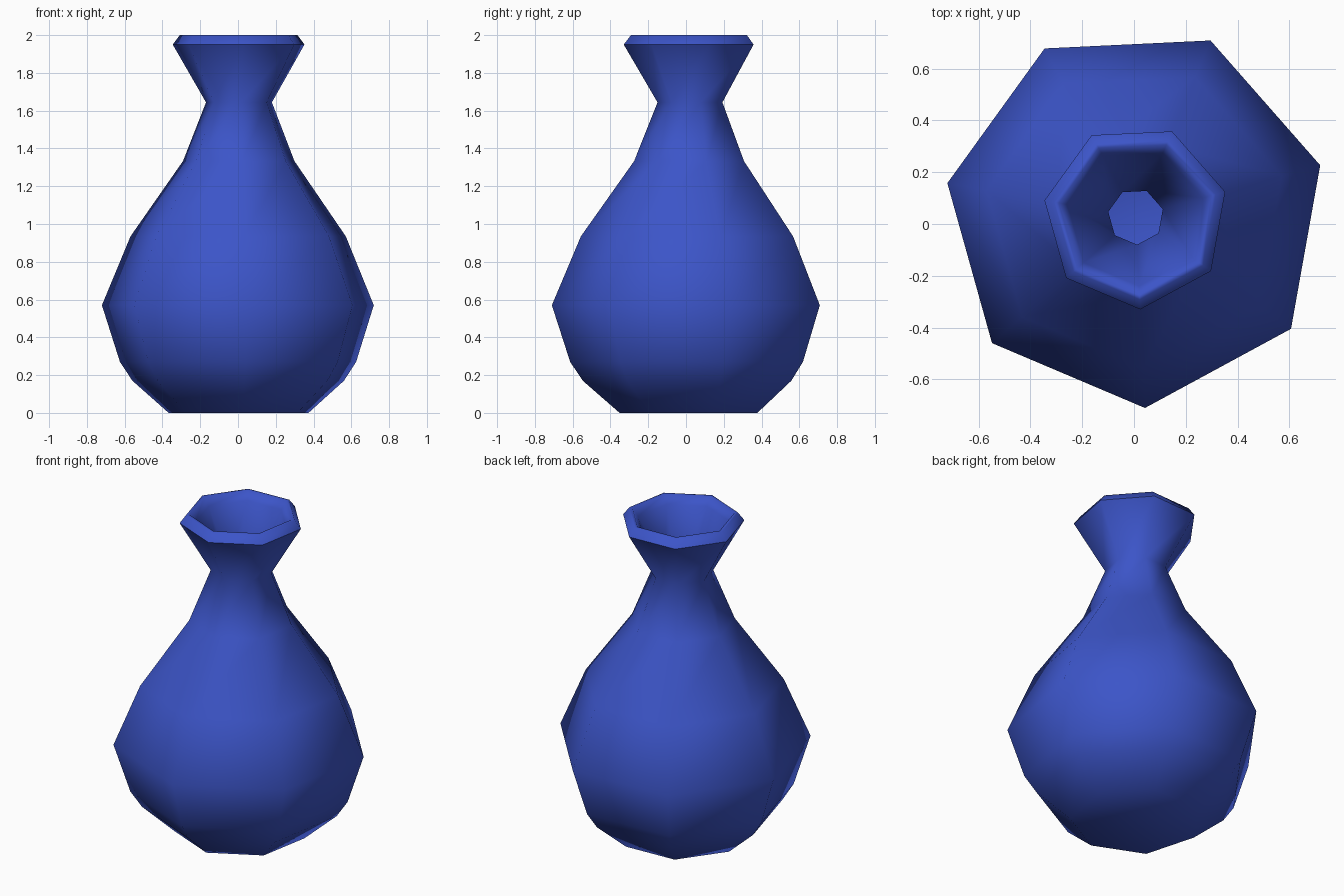
import bpy, bmesh, math

if "Cube" in bpy.data.objects:
    bpy.data.objects.remove(bpy.data.objects["Cube"])

SIDES = 7
START = math.radians(15.6)
CX, CY = 0.007, 0.028   # puts the seven-sided outline's bounds on the origin

# Profile (radius, height): outside from base to rim, then inside down to the floor
outer = [(0.38, 0.0), (0.575, 0.17), (0.642, 0.27), (0.739, 0.57), (0.585, 0.935),
         (0.303, 1.333), (0.179, 1.644), (0.358, 1.95), (0.32, 2.0)]
inner = [(0.302, 2.0), (0.268, 1.95), (0.108, 1.644), (0.235, 1.31), (0.515, 0.91),
         (0.665, 0.57), (0.575, 0.30), (0.52, 0.22), (0.35, 0.07)]

bm = bmesh.new()
rings = []
for r, z in outer + inner:
    ring = []
    for i in range(SIDES):
        a = START + math.tau * i / SIDES
        ring.append(bm.verts.new((CX + r * math.cos(a), CY + r * math.sin(a), z)))
    rings.append(ring)

# Walls
for low, high in zip(rings, rings[1:]):
    for i in range(SIDES):
        j = (i + 1) % SIDES
        bm.faces.new((low[i], low[j], high[j], high[i]))

# Underside and inside floor
bm.faces.new(rings[0][::-1])
bm.faces.new(rings[-1])
bmesh.ops.recalc_face_normals(bm, faces=bm.faces)

mesh = bpy.data.meshes.new("vase")
bm.to_mesh(mesh)
bm.free()
vase = bpy.data.objects.new("vase", mesh)
bpy.context.collection.objects.link(vase)

# Blue glaze
mat = bpy.data.materials.new("blue_glaze")
mat.diffuse_color = (0.045, 0.09, 0.58, 1)
mat.use_nodes = True
mat.node_tree.nodes["Principled BSDF"].inputs["Base Color"].default_value = mat.diffuse_color
mesh.materials.append(mat)

# Soft facets, crisp base and rim
bpy.context.view_layer.objects.active = vase
vase.select_set(True)
bpy.ops.object.shade_smooth_by_angle(angle=math.radians(60))
